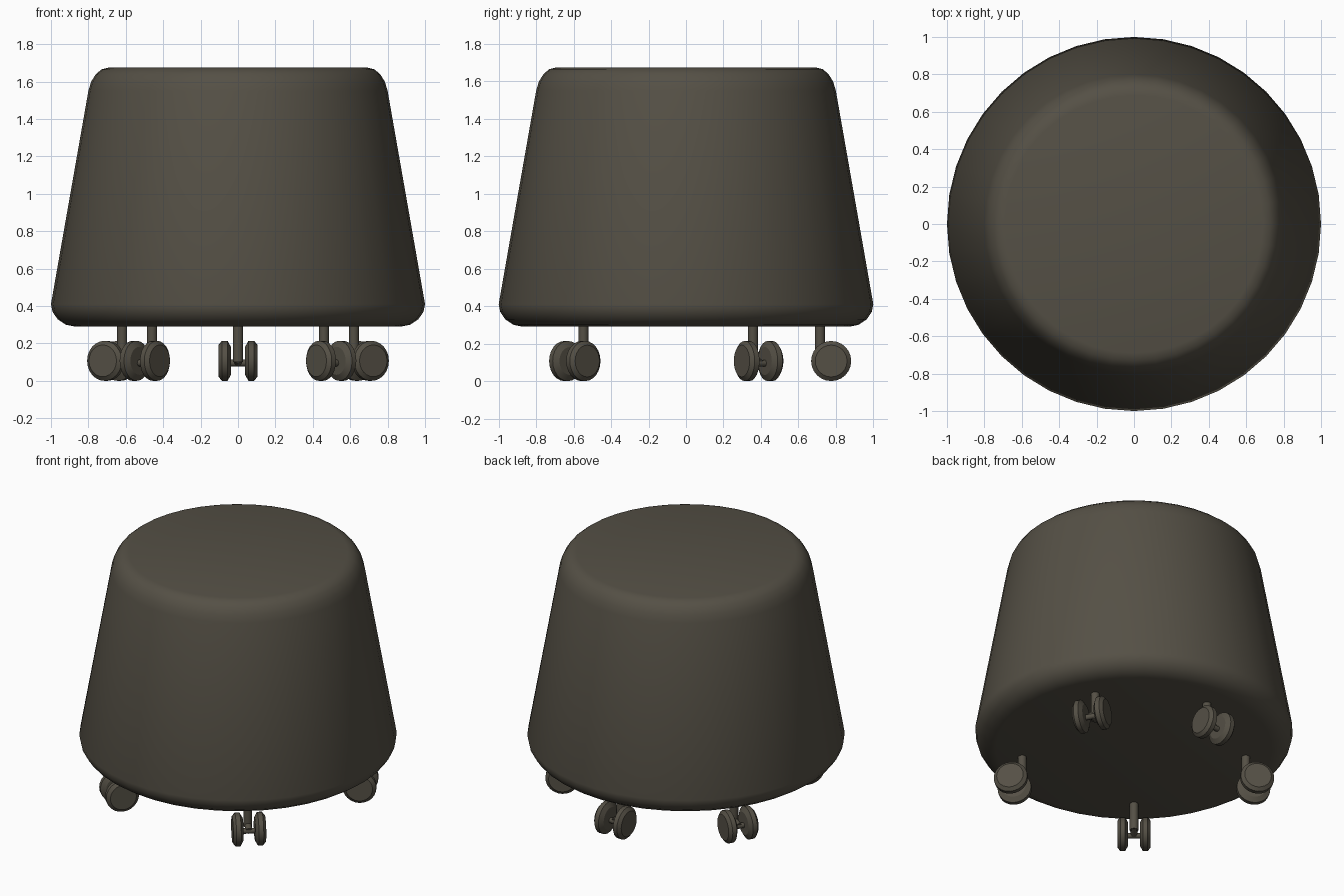
import bpy, bmesh, math
from mathutils import Matrix, Vector

if "Cube" in bpy.data.objects:
    bpy.data.objects.remove(bpy.data.objects["Cube"])

fabric = bpy.data.materials.new("dark taupe")
fabric.use_nodes = True
COLOUR = (0.09, 0.08, 0.06, 1)
fabric.diffuse_color = COLOUR
fabric.node_tree.nodes["Principled BSDF"].inputs["Base Color"].default_value = COLOUR


def lathe(name, profile, sides, matrix=Matrix(), angle=35):
    """Spin a closed (radius, height) profile round local z; the ends are capped."""
    bm = bmesh.new()
    rings = []
    for r, h in profile:
        rings.append([bm.verts.new((r * math.cos(a), r * math.sin(a), h))
                      for a in (2 * math.pi * i / sides for i in range(sides))])
    for low, high in zip(rings, rings[1:]):
        for i in range(sides):
            j = (i + 1) % sides
            bm.faces.new((low[i], low[j], high[j], high[i]))
    bm.faces.new(rings[0][::-1])
    bm.faces.new(rings[-1])
    mesh = bpy.data.meshes.new(name)
    bm.to_mesh(mesh)
    bm.free()
    mesh.materials.append(fabric)
    obj = bpy.data.objects.new(name, mesh)
    bpy.context.collection.objects.link(obj)
    obj.matrix_world = matrix
    bpy.ops.object.select_all(action='DESELECT')
    obj.select_set(True)
    bpy.context.view_layer.objects.active = obj
    bpy.ops.object.shade_smooth_by_angle(angle=math.radians(angle))
    return obj


# Padded seat: a tapered drum with rounded rims
lathe("seat_body", [(0.87, 0.29), (0.92, 0.30), (0.965, 0.33), (0.992, 0.37),
                    (1.0, 0.41), (0.80, 1.55), (0.785, 1.60), (0.76, 1.64),
                    (0.73, 1.665), (0.69, 1.675)], 40)

# Casters: a post, an axle block and twin wheels, each trailing outwards
POST_R, TRAIL, WHEEL_R = 0.715, 0.06, 0.107
wheel_profile = [(0.075, -0.033), (WHEEL_R, -0.015), (WHEEL_R, 0.015), (0.085, 0.033)]
to_x = Matrix.Rotation(math.pi / 2, 4, 'Y')
names = ["back", "left", "front_left", "front_right", "right"]
for name, degrees in zip(names, (90, 30, -50, -130, 150)):
    # Local frame: y points outwards, x along the axle
    frame = (Matrix.Rotation(math.radians(degrees - 90), 4, 'Z')
             @ Matrix.Translation((0, POST_R, 0)))
    lathe(name + "_caster_post", [(0.027, 0.10), (0.027, 0.31)], 16, frame)
    # Arm joining the post to the axle
    start, end = Vector((0, 0, 0.115)), Vector((0, TRAIL, 0.10))
    turn = (end - start).to_track_quat('Z', 'Y').to_matrix().to_4x4()
    lathe(name + "_caster_arm", [(0.022, -0.01), (0.022, (end - start).length + 0.01)],
          12, frame @ Matrix.Translation(start) @ turn)
    lathe(name + "_caster_axle", [(0.018, -0.06), (0.018, 0.06)], 12,
          frame @ Matrix.Translation((0, TRAIL, 0.095)) @ to_x)
    for side, label in ((1, "_wheel_a"), (-1, "_wheel_b")):
        flip = to_x if side > 0 else Matrix.Rotation(-math.pi / 2, 4, 'Y')
        lathe(name + label, wheel_profile, 24,
              frame @ Matrix.Translation((side * 0.071, TRAIL, WHEEL_R)) @ flip, 25)
